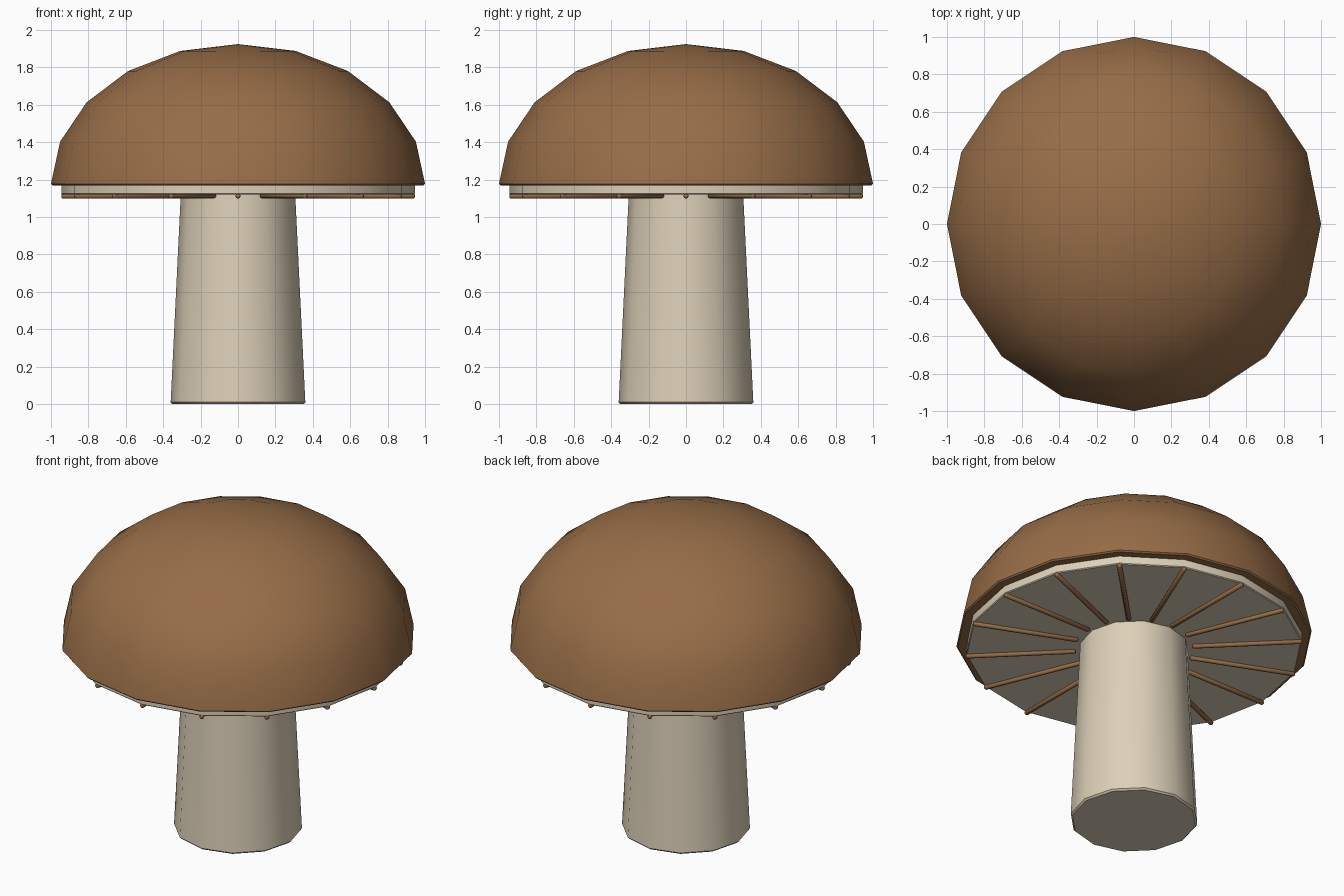
import bpy
import bmesh
from math import cos, sin, pi, radians
from mathutils import Matrix, Vector

if "Cube" in bpy.data.objects:
    bpy.data.objects.remove(bpy.data.objects["Cube"], do_unlink=True)


def make_material(name, rgb):
    mat = bpy.data.materials.new(name)
    mat.use_nodes = True
    colour = (*rgb, 1.0)
    mat.diffuse_color = colour
    mat.node_tree.nodes["Principled BSDF"].inputs["Base Color"].default_value = colour
    return mat


def lathe(name, profile, sides, mat, smooth_angle, matrix=Matrix()):
    """Spin a (radius, height) profile that starts and ends on the axis."""
    bm = bmesh.new()
    rings = []
    for r, z in profile:
        count = sides if r > 0 else 1
        rings.append([bm.verts.new((r * cos(2 * pi * i / sides), r * sin(2 * pi * i / sides), z))
                      for i in range(count)])
    for low, high in zip(rings, rings[1:]):
        for i in range(sides):
            j = (i + 1) % sides
            corners = [low[i % len(low)], low[j % len(low)], high[j % len(high)], high[i % len(high)]]
            bm.faces.new(list(dict.fromkeys(corners)))
    bmesh.ops.recalc_face_normals(bm, faces=bm.faces)
    bm.transform(matrix)
    mesh = bpy.data.meshes.new(name)
    bm.to_mesh(mesh)
    bm.free()
    mesh.materials.append(mat)
    obj = bpy.data.objects.new(name, mesh)
    bpy.context.collection.objects.link(obj)
    bpy.ops.object.select_all(action="DESELECT")
    obj.select_set(True)
    bpy.context.view_layer.objects.active = obj
    bpy.ops.object.shade_smooth_by_angle(angle=radians(smooth_angle))
    return obj


brown = make_material("cap_brown", (0.31, 0.153, 0.063))
cream = make_material("stem_cream", (0.72, 0.63, 0.48))

# Tapered stem with a slightly softened foot
lathe("stem", [(0, 0), (0.35, 0), (0.36, 0.01), (0.305, 1.14), (0, 1.14)], 12, cream, 40)

# Domed cap: a flattened half sphere with a flat underside
CAP_BASE, CAP_HEIGHT = 1.17, 0.755
dome = [(cos(k * pi / 10), CAP_BASE + CAP_HEIGHT * sin(k * pi / 10)) for k in range(5)]
lathe("cap", [(0, CAP_BASE), (0.992, CAP_BASE), (1, CAP_BASE + 0.008)] + dome[1:]
      + [(0, CAP_BASE + CAP_HEIGHT)], 16, brown, 40)

# Pale disc under the cap
lathe("gill_disc", [(0, 1.12), (0.94, 1.12), (0.945, 1.125), (0.945, 1.18), (0, 1.18)], 16, cream, 40)

# Thin round gills radiating out to the disc corners
GILLS, INNER, OUTER, THICK = 16, 0.33, 0.945, 0.014
rod = [(0, INNER), (0.6 * THICK, INNER), (THICK, INNER + 0.006),
       (THICK, OUTER - 0.006), (0.6 * THICK, OUTER), (0, OUTER)]
for i in range(GILLS):
    place = (Matrix.Translation(Vector((0, 0, 1.113)))
             @ Matrix.Rotation(2 * pi * i / GILLS, 4, "Z")
             @ Matrix.Rotation(pi / 2, 4, "Y"))
    lathe(f"gill_{i + 1}", rod, 8, brown, 60, place)
